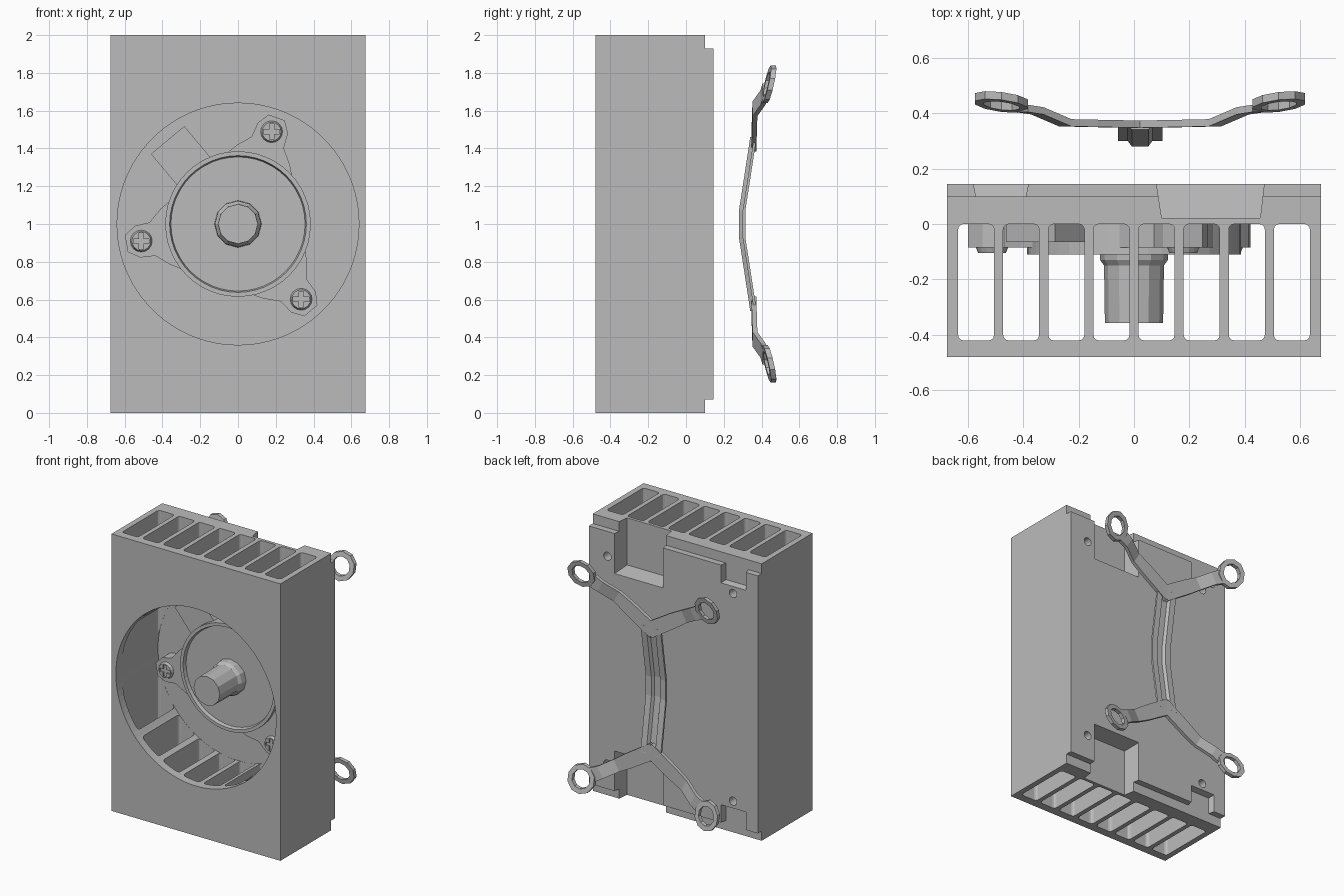
import bpy, bmesh, math
from mathutils import Vector

if "Cube" in bpy.data.objects:
    bpy.data.objects.remove(bpy.data.objects["Cube"])

grey = bpy.data.materials.new("plain grey")
grey.diffuse_color = (0.5, 0.5, 0.5, 1)
grey.use_nodes = True
grey.node_tree.nodes["Principled BSDF"].inputs["Base Color"].default_value = grey.diffuse_color
CZ = 1.0  # height of the fan centre


def finish(name, bm):
    bmesh.ops.recalc_face_normals(bm, faces=bm.faces)
    me = bpy.data.meshes.new(name)
    bm.to_mesh(me)
    bm.free()
    me.materials.append(grey)
    ob = bpy.data.objects.new(name, me)
    bpy.context.collection.objects.link(ob)
    return ob


def skin(name, rings, caps=True, wrap=False):
    """Join a row of equal vertex rings with quads."""
    bm = bmesh.new()
    vs = [[bm.verts.new(p) for p in r] for r in rings]
    n = len(vs[0])
    pairs = list(zip(vs, vs[1:])) + ([(vs[-1], vs[0])] if wrap else [])
    for a, b in pairs:
        for i in range(n):
            j = (i + 1) % n
            bm.faces.new((a[i], a[j], b[j], b[i]))
    if caps and not wrap:
        bm.faces.new(vs[0])
        bm.faces.new(vs[-1])
    return finish(name, bm)


def prism(name, pts, y0, y1, pts1=None):
    return skin(name, [[(x, y0, z) for x, z in pts],
                       [(x, y1, z) for x, z in (pts1 or pts)]])


def rect(x0, x1, z0, z1):
    return [(x0, z0), (x1, z0), (x1, z1), (x0, z1)]


def circle(cx, cz, r, n):
    return [(cx + r * math.cos(math.tau * i / n),
             cz + r * math.sin(math.tau * i / n)) for i in range(n)]


def lathe(name, profile, n):
    """Profile of (radius, y), turned about the fan axis."""
    return skin(name, [[(x, y, z) for x, z in circle(0, CZ, r, n)]
                       for r, y in profile])


def polar(angle, pts):
    """Points given as (radial, sideways) placed around the fan axis."""
    c, s = math.cos(math.radians(angle)), math.sin(math.radians(angle))
    return [(r * c - t * s, CZ + r * s + t * c) for r, t in pts]


def cut(ob, cutters):
    for c in cutters:
        c.hide_render = True
        m = ob.modifiers.new("cut", 'BOOLEAN')
        m.operation = 'DIFFERENCE'
        m.solver = 'EXACT'
        m.object = c
    deps = bpy.context.evaluated_depsgraph_get()
    deps.update()
    me = bpy.data.meshes.new_from_object(ob.evaluated_get(deps))
    ob.modifiers.clear()
    ob.data = me
    for c in cutters:
        bpy.data.objects.remove(c)


# Housing block
housing = prism("housing", rect(-0.675, 0.675, 0, 2), -0.48, 0.145)
cutters = []

# Eight rounded air channels running from top to bottom
for i in range(8):
    xc = -0.5695 + i * 0.1627
    ring = []
    for k, (sx, yc) in enumerate([(1, -0.02), (-1, -0.02), (-1, -0.4), (1, -0.4)]):
        for a in (0, 30, 60, 90):
            t = math.radians(a + 90 * k)
            ring.append((xc + sx * 0.045 + 0.02 * math.cos(t), yc + 0.02 * math.sin(t)))
    cutters.append(skin("channel", [[(x, y, z) for x, y in ring] for z in (-0.1, 2.1)]))

# Round fan opening
cutters.append(prism("opening", circle(0, CZ, 0.64, 96), -0.6, 0.001))


# Rear steps, notches and screw holes, the same at top and bottom
def flip(pts, s):
    return [(x, CZ + s * (z - CZ)) for x, z in pts]


for s in (1, -1):
    cutters.append(prism("step", flip(rect(-0.8, 0.8, 1.93, 2.1), s), 0.10, 0.2))
    cutters.append(prism("small_notch", flip(rect(-0.57, -0.39, 1.81, 2.1), s), 0.10, 0.15,
                         flip(rect(-0.58, -0.38, 1.80, 2.1), s)))
    cutters.append(prism("deep_notch", flip(rect(0.10, 0.455, 1.66, 2.1), s), 0.022, 0.15,
                         flip(rect(0.08, 0.47, 1.64, 2.1), s)))
    for x in (-0.477, 0.527):
        cutters.append(prism("hole", circle(x, CZ + s * 0.75, 0.03, 16), 0.06, 0.2))
cut(housing, cutters)

# Motor disc with raised rim, and its hub shaft
lathe("motor_disc", [(0.385, 0.005), (0.385, -0.11), (0.362, -0.11), (0.355, -0.085)], 48)
lathe("motor_shaft", [(0.125, -0.08), (0.122, -0.13), (0.108, -0.15), (0.105, -0.357)], 12)

# Three motor mounting arms with cross-head screws
arm_shape = [(0.34, -0.18), (0.39, -0.15), (0.46, -0.09), (0.54, -0.085), (0.6, -0.045),
             (0.6, 0.045), (0.54, 0.085), (0.46, 0.09), (0.39, 0.15), (0.34, 0.18)]
for i, ang in enumerate((70, 190, 310)):
    prism(f"motor_arm_{i + 1}", polar(ang, arm_shape), 0.005, -0.085)
    x, z = polar(ang, [(0.52, 0)])[0]
    screw = prism(f"motor_screw_{i + 1}", circle(x, z, 0.06, 16), -0.08, -0.105,
                  circle(x, z, 0.05, 16))
    w, h = 0.012, 0.042
    cut(screw, [prism("slot", rect(x - w, x + w, z - h, z + h), -0.095, -0.12),
                prism("slot", rect(x - h, x + h, z - w, z + w), -0.095, -0.12)])

# Cable block beside the motor
prism("cable_block", polar(130, [(0.34, -0.115), (0.58, -0.115), (0.58, 0.115), (0.34, 0.115)]),
      0.005, -0.065)

# Rear spring bracket: bowed channel-section spine
BX = 0.022
hat = [(-0.08, 0.02), (-0.045, 0.02), (-0.03, 0), (0.03, 0), (0.045, 0.02), (0.08, 0.02),
       (0.08, 0.034), (0.035, 0.034), (0.022, 0.014), (-0.022, 0.014), (-0.035, 0.034), (-0.08, 0.034)]
path = [(0.54, 0.34), (0.75, 0.308), (0.93, 0.28), (1.07, 0.28), (1.25, 0.308), (1.46, 0.34)]
skin("bracket_spine", [[(BX + x, y + dy, z) for x, dy in hat] for z, y in path])

# Four bent arms, each ending in a tilted ring: (across, up, y, half width)
stations = [(-0.02, 0.43, 0.346, 0.055), (0.18, 0.555, 0.35, 0.052),
            (0.27, 0.61, 0.352, 0.045), (0.37, 0.67, 0.395, 0.045), (0.43, 0.70, 0.404, 0.05)]
side = Vector((-0.5, 0.86))
k = 0
for sx in (-1, 1):
    for sz in (-1, 1):
        k += 1
        rows = []
        for a, u, y, w in stations:
            p = [(BX + sx * (a + e * w * side.x), CZ + sz * (u + e * w * side.y)) for e in (-1, 1)]
            rows.append([(p[0][0], y, p[0][1]), (p[1][0], y, p[1][1]),
                         (p[1][0], y + 0.026, p[1][1]), (p[0][0], y + 0.026, p[0][1])])
        skin(f"bracket_arm_{k}", rows)

        rows = []
        for i in range(10):
            t = math.tau * (i + 0.5) / 10
            sect = []
            for r, dy in ((0.066, 0), (0.1, 0), (0.1, 0.028), (0.066, 0.028)):
                dx, dz = r * math.cos(t), r * math.sin(t)
                sect.append((BX + sx * (0.5 + dx), 0.426 + dy + 0.12 * dx + 0.22 * dz,
                             CZ + sz * (0.74 + dz)))
            rows.append(sect)
        skin(f"bracket_ring_{k}", rows, wrap=True)
